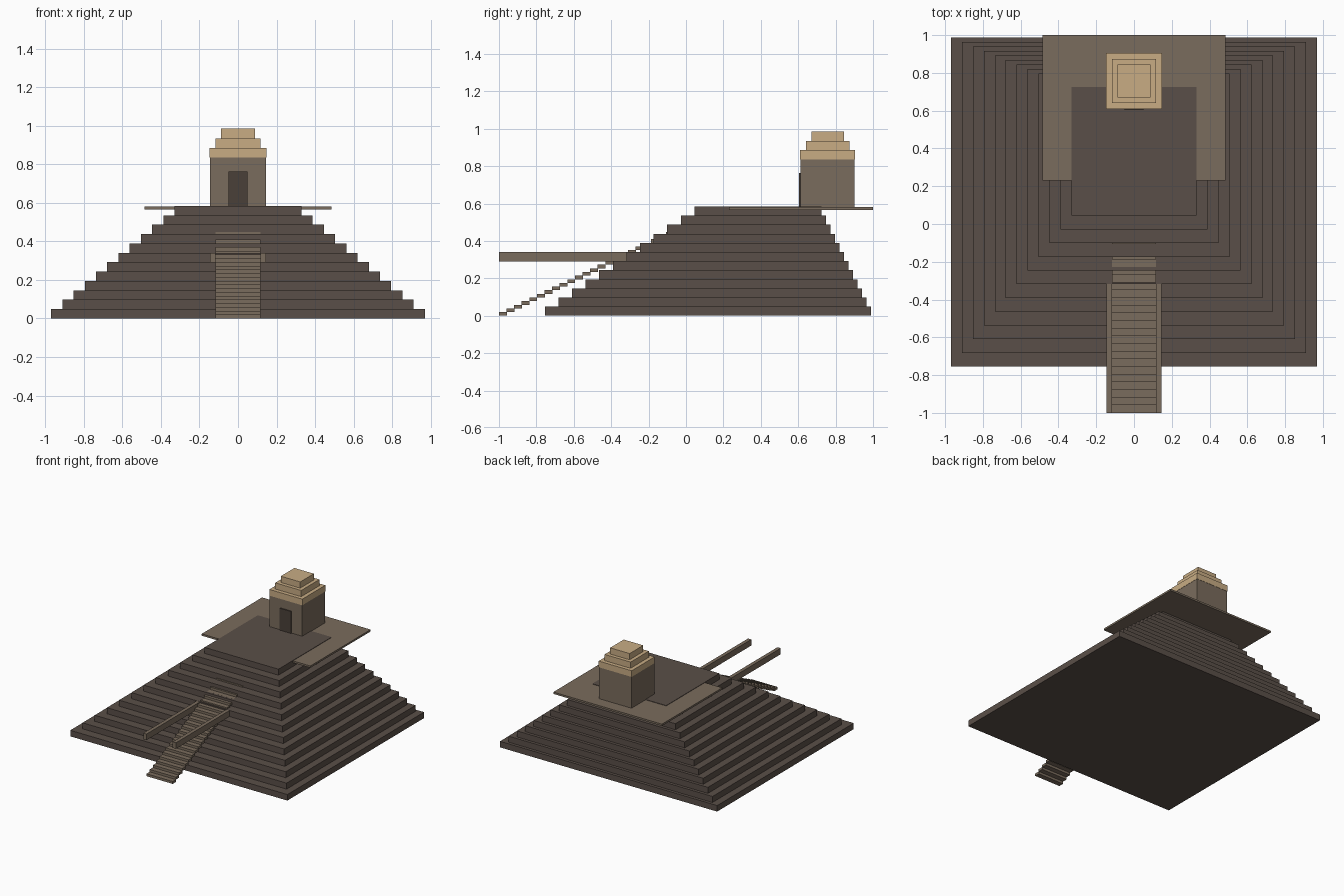
import bpy
import bmesh

if "Cube" in bpy.data.objects:
    bpy.data.objects.remove(bpy.data.objects["Cube"])


def srgb(hex_value):
    out = []
    for shift in (16, 8, 0):
        c = ((hex_value >> shift) & 255) / 255
        out.append(c / 12.92 if c <= 0.04045 else ((c + 0.055) / 1.055) ** 2.4)
    return (*out, 1.0)


def material(name, hex_value):
    m = bpy.data.materials.new(name)
    m.diffuse_color = srgb(hex_value)
    m.use_nodes = True
    m.node_tree.nodes["Principled BSDF"].inputs["Base Color"].default_value = m.diffuse_color
    return m


dark_stone = material("dark stone", 0x5A4F48)
stone = material("warm stone", 0x7A6C5D)
sand = material("pale sandstone", 0xC8AC84)
shadow = material("doorway dark", 0x4A4039)


def boxes(name, mat, bounds):
    """One object made of boxes given as (x0, x1, y0, y1, z0, z1)."""
    bm = bmesh.new()
    for x0, x1, y0, y1, z0, z1 in bounds:
        cube = bmesh.ops.create_cube(bm, size=1)
        for v in cube["verts"]:
            v.co.x = x1 if v.co.x > 0 else x0
            v.co.y = y1 if v.co.y > 0 else y0
            v.co.z = z1 if v.co.z > 0 else z0
    mesh = bpy.data.meshes.new(name)
    bm.to_mesh(mesh)
    bm.free()
    mesh.materials.append(mat)
    obj = bpy.data.objects.new(name, mesh)
    bpy.context.collection.objects.link(obj)
    return obj


# Stepped pyramid: steep at the back, shallower at the front
TIERS, TIER_H = 12, 0.0487
tiers = []
for i in range(TIERS):
    half = 0.97 - 0.0582 * i
    tiers.append((-half, half, -0.755 + 0.0727 * i, 0.988 - 0.024 * i,
                  TIER_H * i, TIER_H * (i + 1)))
boxes("pyramid_tiers", dark_stone, tiers)

# Terrace slab just below the summit
boxes("terrace", stone, [(-0.485, 0.485, 0.23, 1.0, 0.566, 0.581)])

# Front staircase of separate treads, sinking into the upper tiers
RUN, RISE = 0.0406, 0.0195
boxes("stair_treads", stone,
      [(-0.117, 0.117, -1 + RUN * i, -1 + RUN * i + 0.042,
        RISE * i, RISE * (i + 1)) for i in range(24)])

# Level side rails
boxes("stair_rails", stone,
      [(min(s * 0.117, s * 0.146), max(s * 0.117, s * 0.146),
        -1.0, -0.25, 0.291, 0.340) for s in (-1, 1)])

# Shrine on the summit
CY = 0.757
boxes("shrine_walls", stone, [(-0.145, 0.145, CY - 0.145, CY + 0.145, 0.57, 0.835)])
boxes("shrine_doorway", shadow, [(-0.05, 0.05, CY - 0.153, CY - 0.145, 0.58, 0.762)])
boxes("shrine_roof", sand,
      [(-h, h, CY - h, CY + h, 0.835 + 0.05 * i, 0.885 + 0.05 * i)
       for i, h in enumerate((0.147, 0.116, 0.087))])
